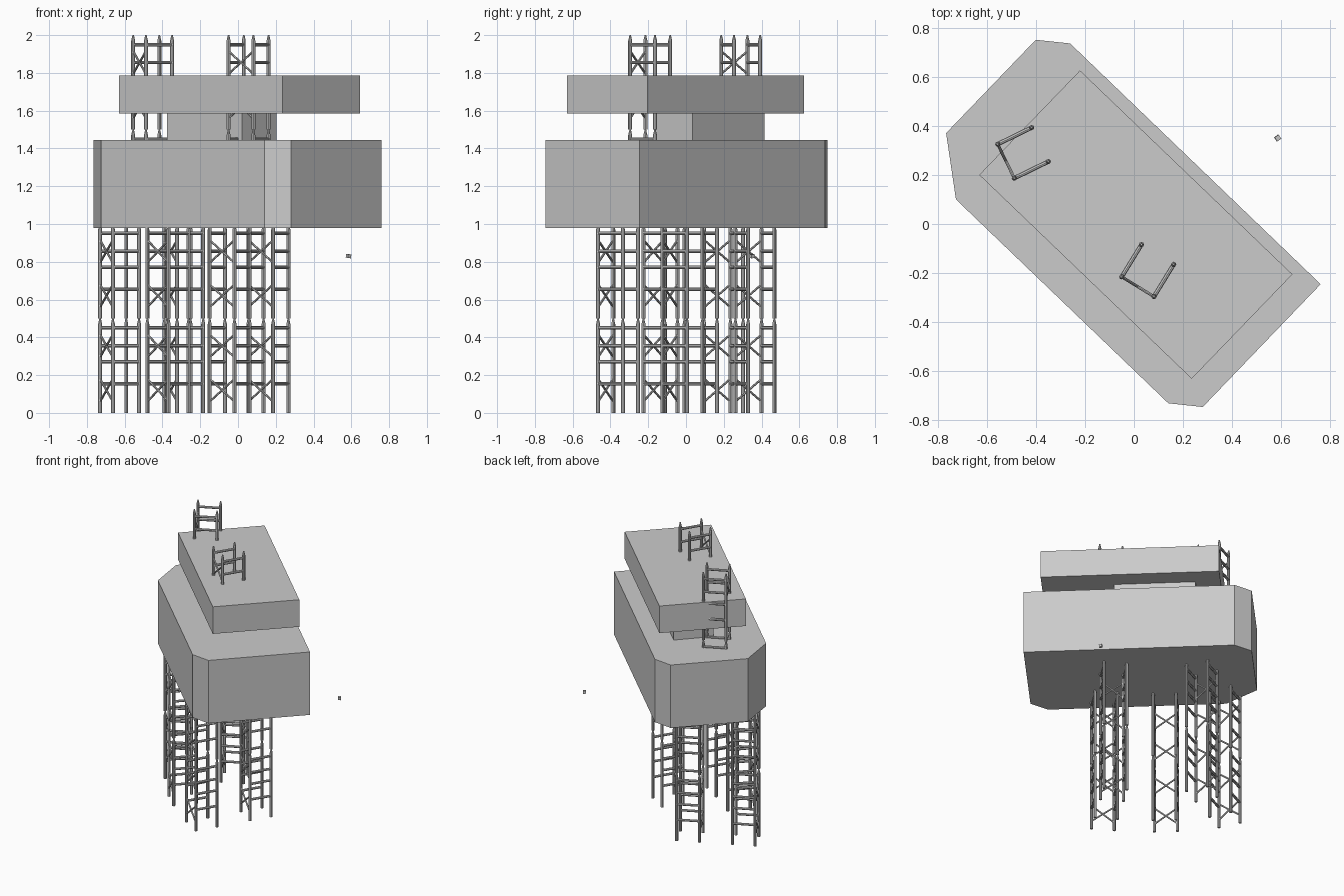
import bpy, bmesh, math
from mathutils import Vector

if "Cube" in bpy.data.objects:
    bpy.data.objects.remove(bpy.data.objects["Cube"])


def mesh_object(name, bm):
    bmesh.ops.recalc_face_normals(bm, faces=bm.faces)
    me = bpy.data.meshes.new(name)
    bm.to_mesh(me)
    bm.free()
    ob = bpy.data.objects.new(name, me)
    bpy.context.collection.objects.link(ob)
    return ob


def prism(name, outline, z0, z1):
    bm = bmesh.new()
    face = bm.faces.new([bm.verts.new((x, y, z0)) for x, y in outline])
    top = bmesh.ops.extrude_face_region(bm, geom=[face])["geom"]
    verts = [g for g in top if isinstance(g, bmesh.types.BMVert)]
    bmesh.ops.translate(bm, verts=verts, vec=(0, 0, z1 - z0))
    if not any(abs(f.normal.z) > 0.9 and f.calc_center_median().z < z0 + 1e-4 for f in bm.faces):
        bm.verts.ensure_lookup_table()
        bm.faces.new(bm.verts[:len(outline)])
    return mesh_object(name, bm)


def bar(bm, a, b, r1, r2=None, sides=8):
    a, b = Vector(a), Vector(b)
    d = b - a
    new = bmesh.ops.create_cone(bm, cap_ends=True, segments=sides, radius1=r1,
                                radius2=r1 if r2 is None else r2, depth=d.length)["verts"]
    rot = d.to_track_quat('Z', 'Y')
    for v in new:
        v.co = rot @ v.co + (a + b) / 2


def truss(name, corner, angle, z0, modules=2):
    """Ladder sides run from a cross-braced side; corner is one braced post."""
    side = 0.154
    u = Vector((math.cos(angle), math.sin(angle), 0))
    w = Vector((-u.y, u.x, 0))
    p = Vector((*corner, 0))
    q = p + u * side
    bm = bmesh.new()
    for m in range(modules):
        base = z0 + 0.5 * m
        up = lambda v, h: v + Vector((0, 0, base + h))
        # posts with pin tips
        for post in (p, q, p + w * side, q + w * side):
            bar(bm, up(post, 0), up(post, 0.47), 0.0105)
            bar(bm, up(post, 0.47), up(post, 0.5), 0.0105, 0.004)
        # ladder rungs
        for post in (p, q):
            for h in (0.155, 0.27, 0.355, 0.45):
                bar(bm, up(post, h), up(post + w * side, h), 0.009)
        # cross braces
        for h in (0.12, 0.355):
            bar(bm, up(p, h - 0.06), up(q, h + 0.06), 0.006)
            bar(bm, up(p, h + 0.06), up(q, h - 0.06), 0.006)
    return mesh_object(name, bm)


# platform blocks
prism("main_hull", [(-0.40, 0.75), (-0.765, 0.37), (-0.725, 0.10), (0.14, -0.73),
                    (0.28, -0.745), (0.76, -0.245), (-0.26, 0.735)], 0.98, 1.445)
prism("middle_block", [(0.02, -0.165), (0.205, 0.035), (-0.19, 0.415), (-0.375, 0.215)], 1.445, 1.585)
prism("upper_deck", [(-0.22, 0.625), (-0.63, 0.20), (0.235, -0.63), (0.645, -0.205)], 1.585, 1.785)

# truss legs and the two upper towers
LEFT, RIGHT, MID = math.radians(-64), math.radians(-31.5), math.radians(-43)
for name, corner, angle, z in (
        ("left_leg", (-0.73, 0.235), LEFT, 0), ("back_leg", (-0.39, 0.40), LEFT, 0),
        ("front_leg", (-0.15, -0.385), RIGHT, 0), ("right_leg", (0.055, -0.045), RIGHT, 0),
        ("middle_leg", (-0.48, -0.12), MID, 0),
        ("left_tower", (-0.555, 0.325), LEFT, 1), ("right_tower", (-0.05, -0.215), RIGHT, 1)):
    truss(name, corner, angle, z)

# small detached block
bpy.ops.mesh.primitive_cube_add(size=0.02, location=(0.585, 0.35, 0.83), rotation=(0.1, 0.1, 0.6))
bpy.context.object.name = "small_block"
